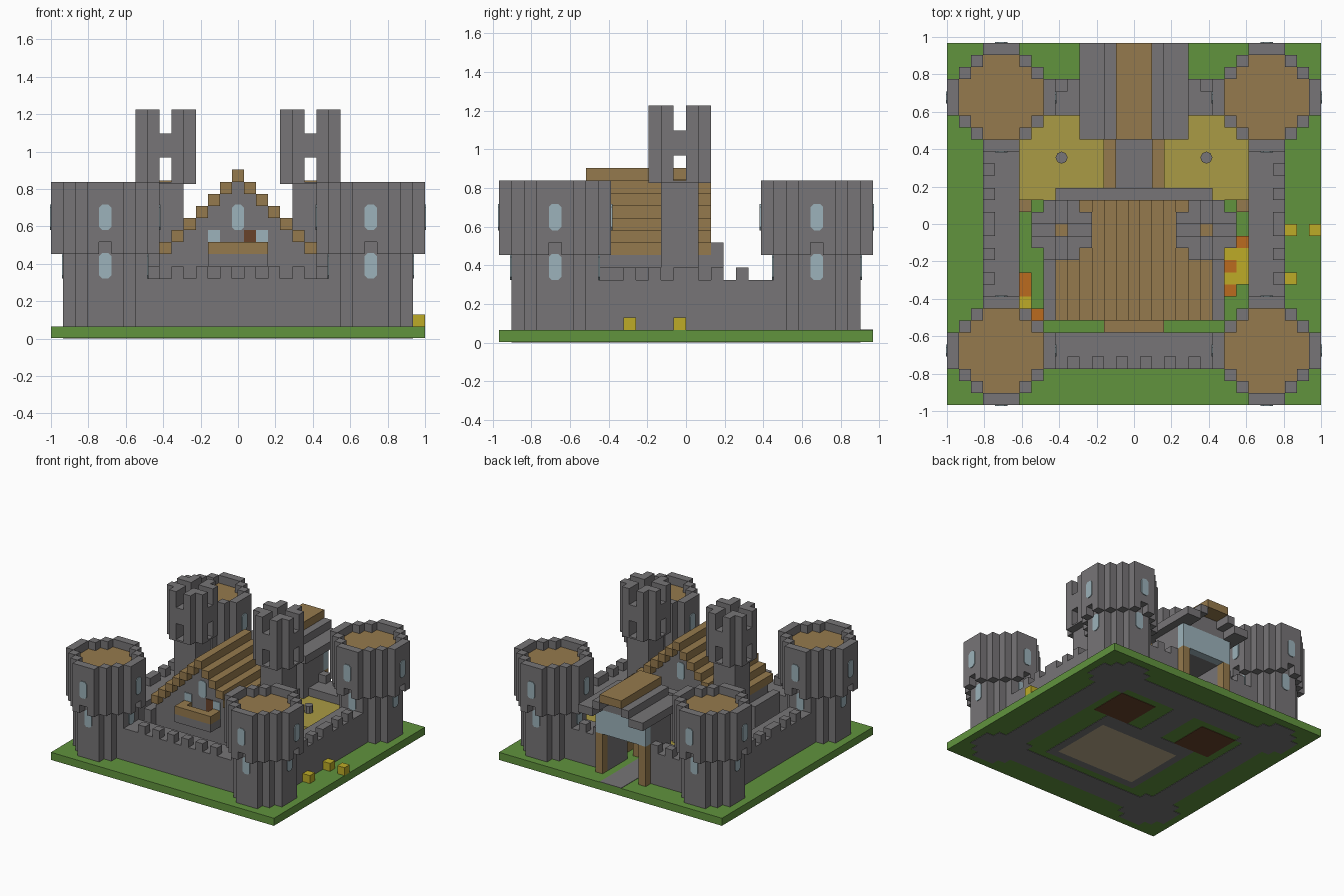
import bpy, bmesh, math
from mathutils import Matrix, Vector

V = 2 / 31          # edge of one building block
NX, NY = 31, 30     # plot size in blocks

if "Cube" in bpy.data.objects:
    bpy.data.objects.remove(bpy.data.objects["Cube"])


def material(name, r, g, b):
    m = bpy.data.materials.new(name)
    m.use_nodes = True
    col = tuple((c / 255) ** 2.2 for c in (r, g, b)) + (1,)
    m.diffuse_color = col
    m.node_tree.nodes["Principled BSDF"].inputs["Base Color"].default_value = col
    return m


STONE = material("grey stone", 118, 116, 118)
GRASS = material("green grass", 97, 146, 64)
WOOD = material("light brown wood", 148, 121, 78)
STRAW = material("straw", 168, 153, 70)
YELLOW = material("bright yellow", 188, 170, 44)
ORANGE = material("orange", 186, 106, 36)
GLASS = material("pale blue glass", 155, 177, 185)
DARK = material("dark brown", 104, 68, 46)
BEIGE = material("beige floor", 185, 170, 138)


def finish(name, bm, mat):
    bmesh.ops.recalc_face_normals(bm, faces=bm.faces)
    me = bpy.data.meshes.new(name)
    bm.to_mesh(me)
    bm.free()
    me.materials.append(mat)
    ob = bpy.data.objects.new(name, me)
    bpy.context.collection.objects.link(ob)
    return ob


def point(i, j, k):
    return Vector(((i - NX / 2) * V, (j - NY / 2) * V, k * V))


def block(i0, i1, j0, j1, k0, k1):
    return {(i, j, k) for i in range(i0, i1) for j in range(j0, j1) for k in range(k0, k1)}


def disc(ci, cj, n, k0, k1):
    """Stepped round slab n blocks wide, centred on block (ci, cj)."""
    h = n // 2
    cut = h + (h + 1) // 2 if n > 5 else 3
    return {c for c in block(ci - h, ci + h + 1, cj - h, cj + h + 1, k0, k1)
            if abs(c[0] - ci) + abs(c[1] - cj) <= cut + (n == 9) - (n == 9)}


def round9(ci, cj, n, k0, k1):
    """Stepped round slab whose flat sides are three blocks wide."""
    h = n // 2
    return {c for c in block(ci - h, ci + h + 1, cj - h, cj + h + 1, k0, k1)
            if abs(c[0] - ci) + abs(c[1] - cj) <= h + 1}


def mirror(cells):
    return cells | {(NX - 1 - i, j, k) for i, j, k in cells}


def build(name, cells, mat):
    """Outer skin of a set of blocks."""
    bm = bmesh.new()
    for c in cells:
        for ax in range(3):
            for s in (0, 1):
                n = list(c)
                n[ax] += 2 * s - 1
                if tuple(n) in cells:
                    continue
                u, w = (ax + 1) % 3, (ax + 2) % 3
                quad = []
                for a, b in ((0, 0), (1, 0), (1, 1), (0, 1)):
                    p = list(c)
                    p[ax] += s
                    p[u] += a
                    p[w] += b
                    quad.append(bm.verts.new(point(*p)))
                bm.faces.new(quad if s else quad[::-1])
    bmesh.ops.remove_doubles(bm, verts=bm.verts, dist=V / 100)
    return finish(name, bm, mat)


def plate(name, i0, i1, j0, j1, k0, k1, mat):
    bm = bmesh.new()
    a, b = point(i0, j0, k0), point(i1, j1, k1)
    bmesh.ops.create_cube(bm, size=1, matrix=Matrix.Translation((a + b) / 2)
                          @ Matrix.Diagonal((*(b - a), 1)))
    return finish(name, bm, mat)


def window(name, ci, cj, radius, k0, k1, turn):
    """Chamfered pane on one side of a tower or wall."""
    w, c = V / 2, V * 0.25
    z0, z1 = k0 * V, (k1 + 0.1) * V
    half = [(w - c, z0), (w, z0 + c), (w, z1 - c), (w - c, z1)]
    outline = half + [(-x, z) for x, z in reversed(half)]
    bm = bmesh.new()
    y = -radius * V
    f = bm.faces.new([bm.verts.new((x, y, z)) for x, z in outline])
    out = bmesh.ops.extrude_face_region(bm, geom=[f])["geom"]
    bmesh.ops.translate(bm, vec=(0, -0.006, 0), verts=[g for g in out if isinstance(g, bmesh.types.BMVert)])
    base = point(ci + 0.5, cj + 0.5, 0)
    bm.transform(Matrix.Translation(base) @ Matrix.Rotation(turn * math.pi / 2, 4, 'Z'))
    finish(name, bm, GLASS)


# Ground, with foundations showing on the underside
plate("ground", 0, NX, 0, NY, 0.05, 1, GRASS)
corners = [(ci, cj) for ci in (4, 26) for cj in (4, 25)]
footing = [(3, 6, 4, 26), (25, 28, 4, 26), (4, 27, 3, 6), (4, 27, 24, 27), (9, 22, 7, 18), (14, 17, 18, 24)]
under = set()
for i0, i1, j0, j1 in footing:
    under |= block(i0, i1, j0, j1, 0, 1)
for ci, cj in corners:
    under |= round9(ci, cj, 7, 0, 1)
keep_floor = block(10, 21, 8, 16, 0, 1)
base = build("foundations", under - keep_floor, STONE)
inner = build("keep_floor", keep_floor, BEIGE)
huts_floor = build("hut_floors", mirror(block(7, 12, 18, 23, 0, 1)), DARK)
for ob in (base, inner, huts_floor):
    ob.scale.z = 0.08
plate("gate_path", 14, 17, 18, 30, 1, 1.05, STONE)

# Corner towers
for ci, cj in corners:
    stone = round9(ci, cj, 7, 1, 7) | round9(ci, cj, 9, 7, 13)
    stone -= round9(ci, cj, 7, 11, 13)
    stone -= {(ci + a, cj + b, 7) for a, b in ((4, 0), (-4, 0), (0, 4), (0, -4))}
    build("corner_tower", stone, STONE)
    build("corner_tower_floor", round9(ci, cj, 7, 11, 12), WOOD)
    for turn in range(4):
        window("upper_window", ci, cj, 4.5, 9, 11, turn)
        window("lower_window", ci, cj, 3.5, 5, 7, turn)

# Curtain walls with merlons
side = block(3, 6, 8, 22, 1, 5) | {(3, j, 5) for j in (10, 12, 14, 15, 17, 19)}
build("side_walls", mirror(side), STONE)
build("front_wall", block(8, 23, 3, 6, 1, 5) | {(i, 3, 5) for i in range(10, 22, 2)}, STONE)
build("back_walls", mirror(block(8, 12, 24, 27, 1, 5) | {(9, 26, 5), (11, 26, 5)}), STONE)

# Keep with stepped gable roof
shafts = mirror(block(8, 11, 13, 16, 1, 13))
body = block(9, 22, 8, 17, 1, 7) | block(9, 22, 17, 18, 1, 8)
body |= mirror(block(8, 9, 7, 12, 1, 6))
roof = set()
for d in range(7):
    k = 13 - d
    roof |= mirror(block(15 - d, 16 - d, 7, 17, k, k + 1))
    body |= block(16 - d, 15 + d, 8, 16, k, k + 1)
build("keep_walls", body - shafts, STONE)
build("keep_roof", roof - shafts, WOOD)
window("front_gable_window", 15, 8, 0.5, 9, 11, 0)
window("back_gable_window", 15, 15, 0.5, 9, 11, 2)
for i in (13, 17):
    plate("balcony_window", i, i + 1, 7.9, 8, 7, 9, GLASS)
plate("balcony_door", 16, 17, 7.9, 8, 7, 9, DARK)

# Balcony
build("balcony_base", block(13, 18, 6, 8, 6, 7), STONE)
build("balcony_rail", block(13, 18, 6, 8, 7, 8) - block(14, 17, 7, 8, 7, 8), WOOD)

# Keep towers: four corner piers joined by lintels
for ci in (9, 21):
    head = round9(ci, 14, 5, 13, 19)
    arms = {c for c in head if (c[0] == ci or c[1] == 14)
            and (c[2] not in (15, 16) or c[:2] == (ci, 14))}
    build("keep_tower_head", head - arms, STONE)
    build("keep_tower_shaft", block(ci - 1, ci + 2, 13, 16, 1, 13), STONE)
    plate("keep_tower_soffit", ci - 1, ci + 2, 12, 17, 12.8, 13, STONE)
    plate("keep_tower_soffit_cross", ci - 2, ci + 3, 13, 16, 12.8, 13, STONE)
    plate("keep_tower_floor", ci, ci + 1, 14, 15, 13, 13.1, WOOD)

# Gatehouse
gate = block(12, 19, 23, 27, 1, 9) - block(13, 18, 23, 27, 1, 6)
build("gatehouse_walls", gate, STONE)
build("gatehouse_eaves", mirror(block(11, 13, 22, 30, 9, 10) | block(13, 14, 22, 30, 10, 11)), STONE)
build("gatehouse_loft", block(13, 18, 23, 28, 9, 10) | block(14, 17, 23, 28, 10, 11), STONE)
build("gatehouse_ridge", block(14, 17, 22, 30, 11, 12), WOOD)
build("gatehouse_glass", block(12, 19, 27, 28, 6, 9), GLASS)
build("gate_posts", mirror(block(12, 13, 27, 28, 1, 6)), WOOD)
build("path_fences", mirror(block(13, 14, 18, 22, 1, 3)), WOOD)

# Courtyard huts
build("hut_walls", mirror(block(7, 12, 18, 23, 1, 3) | block(6, 7, 16, 17, 1, 3)), WOOD)
build("hut_roofs", mirror(block(6, 13, 17, 24, 3, 4)), STRAW)
for i in (9.5, 21.5):
    bm = bmesh.new()
    bmesh.ops.create_cone(bm, cap_ends=True, segments=8, radius1=V / 2, radius2=V / 2, depth=V,
                          matrix=Matrix.Translation(point(i, 20.5, 4.4)))
    finish("hut_chimney", bm, STONE)

# Scattered bales and pots
build("yellow_bales", {(28, 10, 1), (28, 14, 1), (30, 14, 1), (6, 8, 1)} | block(23, 25, 10, 13, 1, 2)
      - {(23, 11, 1)}, YELLOW)
build("orange_pots", {(24, 13, 1), (23, 11, 1), (23, 9, 1), (6, 9, 1), (6, 10, 1), (7, 7, 1)}, ORANGE)
